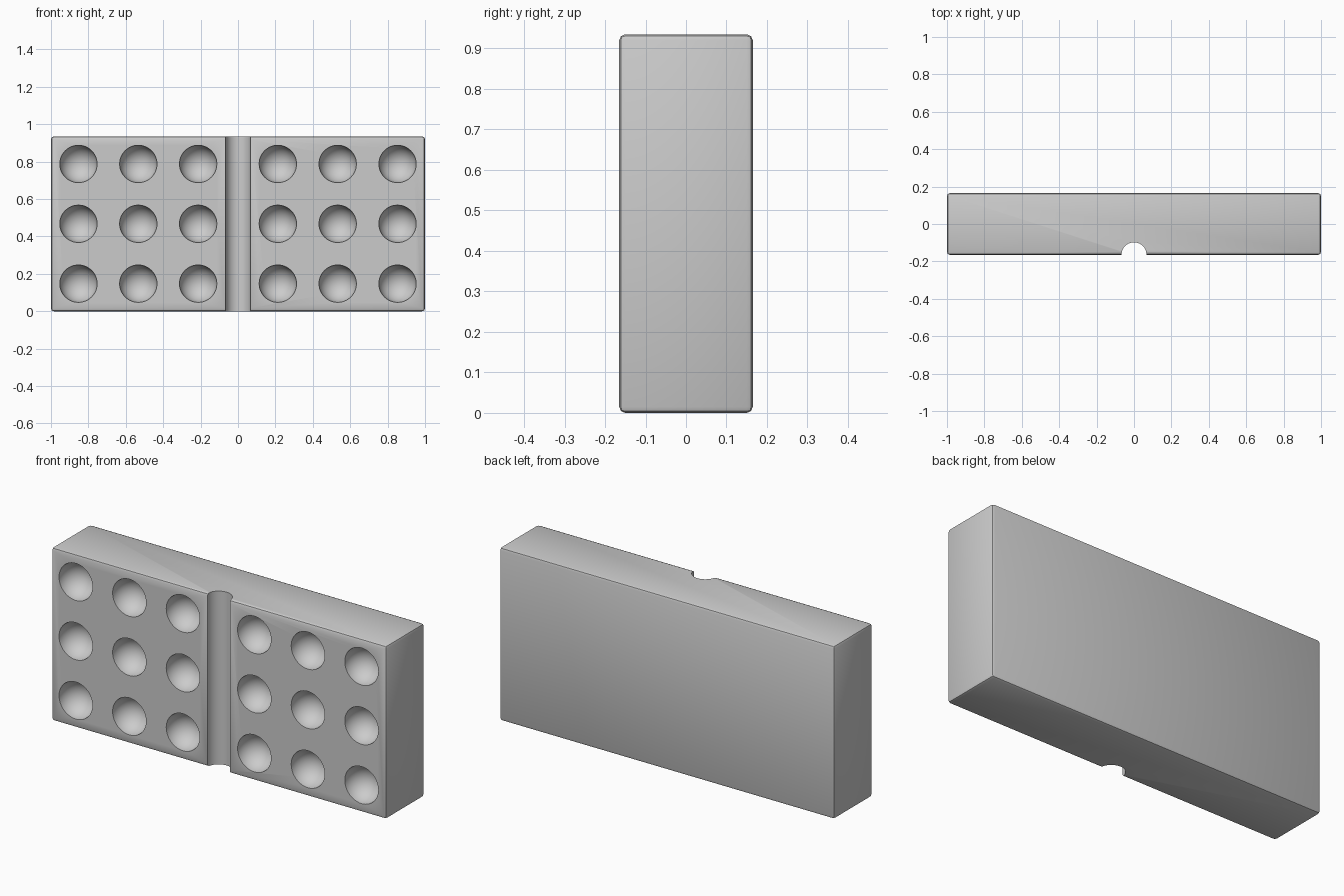
import bpy, bmesh, math
from mathutils import Matrix, Vector

default = bpy.data.objects.get("Cube")
if default:
    bpy.data.objects.remove(default, do_unlink=True)

WIDTH, DEPTH, HEIGHT = 2.0, 0.33, 0.935
FRONT = -DEPTH / 2
PIT_RADIUS, GROOVE_RADIUS = 0.1, 0.067

grey = bpy.data.materials.new("plain_grey")
grey.use_nodes = True
colour = (0.6, 0.6, 0.6, 1)
grey.diffuse_color = colour
grey.node_tree.nodes["Principled BSDF"].inputs["Base Color"].default_value = colour


def make_object(name, bm):
    mesh = bpy.data.meshes.new(name)
    bm.to_mesh(mesh)
    bm.free()
    mesh.materials.append(grey)
    obj = bpy.data.objects.new(name, mesh)
    bpy.context.collection.objects.link(obj)
    return obj


# Block with narrow rounded edges
bm = bmesh.new()
bmesh.ops.create_cube(bm, size=1)
bmesh.ops.scale(bm, vec=(WIDTH, DEPTH, HEIGHT), verts=bm.verts)
bmesh.ops.translate(bm, vec=(0, 0, HEIGHT / 2), verts=bm.verts)
bmesh.ops.bevel(bm, geom=bm.edges[:], offset=0.015, segments=2,
                profile=0.5, affect="EDGES")
block = make_object("block", bm)

# Cutter for the three by six grid of round pits
bm = bmesh.new()
turn = Matrix.Rotation(math.pi / 2, 4, "X")
for side in (-1, 1):
    for column in range(3):
        for row in (-1, 0, 1):
            x = side * (0.213 + 0.32 * column)
            place = Matrix.Translation((x, FRONT, HEIGHT / 2 + 0.32 * row))
            bmesh.ops.create_uvsphere(bm, u_segments=48, v_segments=24,
                                      radius=PIT_RADIUS, matrix=place @ turn)
pits = make_object("pit_cutter", bm)

# Cutter for the upright centre groove
bm = bmesh.new()
bmesh.ops.create_cone(bm, cap_ends=True, segments=64, radius1=GROOVE_RADIUS,
                      radius2=GROOVE_RADIUS, depth=HEIGHT * 1.5,
                      matrix=Matrix.Translation((0, FRONT, HEIGHT / 2)))
groove = make_object("groove_cutter", bm)

# Cut the block
bpy.context.view_layer.objects.active = block
block.select_set(True)
for cutter in (pits, groove):
    cutter.hide_render = True
    cut = block.modifiers.new(cutter.name, "BOOLEAN")
    cut.operation = "DIFFERENCE"
    cut.solver = "EXACT"
    cut.object = cutter
    bpy.ops.object.modifier_apply(modifier=cut.name)
    bpy.data.objects.remove(cutter, do_unlink=True)

# Smooth curves with crisp rims
bpy.ops.object.select_all(action="DESELECT")
block.select_set(True)
bpy.ops.object.shade_smooth_by_angle(angle=math.radians(40))
